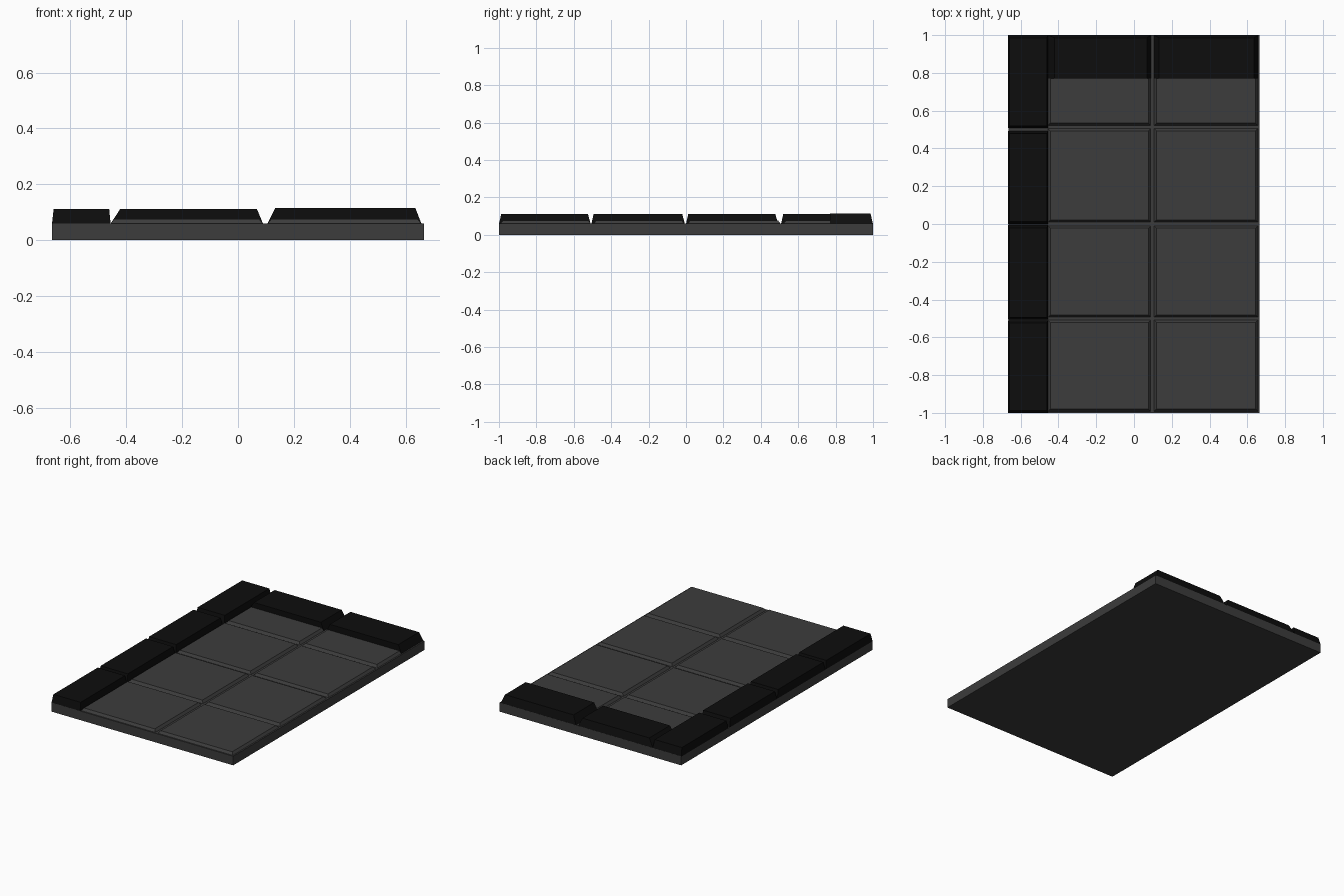
import bpy

if "Cube" in bpy.data.objects:
    bpy.data.objects.remove(bpy.data.objects["Cube"])

def material(name, v):
    m = bpy.data.materials.new(name)
    m.diffuse_color = (v, v, v, 1)
    m.use_nodes = True
    m.node_tree.nodes["Principled BSDF"].inputs["Base Color"].default_value = m.diffuse_color
    return m

GREY = material("grey_stone", 0.045)
BLACK = material("black_stone", 0.004)

def block(name, mat, x, y, z, inset=(0, 0, 0, 0)):
    """Box whose top is pulled in by inset = (left, right, front, back)."""
    l, r, f, b = inset
    (x0, x1), (y0, y1), (z0, z1) = x, y, z
    verts = [(x0, y0, z0), (x1, y0, z0), (x1, y1, z0), (x0, y1, z0),
             (x0 + l, y0 + f, z1), (x1 - r, y0 + f, z1),
             (x1 - r, y1 - b, z1), (x0 + l, y1 - b, z1)]
    faces = [(3, 2, 1, 0), (4, 5, 6, 7)]
    faces += [(i, (i + 1) % 4, (i + 1) % 4 + 4, i + 4) for i in range(4)]
    me = bpy.data.meshes.new(name)
    me.from_pydata(verts, [], faces)
    me.materials.append(mat)
    ob = bpy.data.objects.new(name, me)
    bpy.context.collection.objects.link(ob)
    return ob

# Base slab
block("base_slab", GREY, (-0.665, 0.665), (-1, 1), (0, 0.06))

columns = [(-0.457, 0.09), (0.105, 0.657)]
rows = [(-0.993, -0.507), (-0.495, -0.008), (0.008, 0.507), (0.52, 0.775)]

# Low floor tiles with a bevelled rim
for i, x in enumerate(columns):
    for j, y in enumerate(rows):
        back = 0 if j == 3 else 0.014
        block(f"floor_tile_{i}_{j}", GREY, x, y, (0.058, 0.076),
              (0.014, 0.014, 0.014, back))

# Raised edging along the left side
edging = [(-1, -0.508), (-0.496, -0.01), (0.008, 0.49), (0.51, 1)]
edging = [(-1, -0.51), (-0.506, -0.006), (0.0, 0.492), (0.508, 1)]
for j, y in enumerate(edging):
    block(f"left_edging_{j}", BLACK, (-0.666, -0.456), y, (0.058, 0.111),
          (0.006, 0.005, 0.012, 0.014))

# Raised edging along the back, with sloped ends
for i, x in enumerate(columns):
    block(f"back_edging_{i}", BLACK, x, (0.77, 1), (0.058, 0.111 + 0.004 * i),
          (0.035 - 0.007 * i, 0.022, 0, 0.014))
